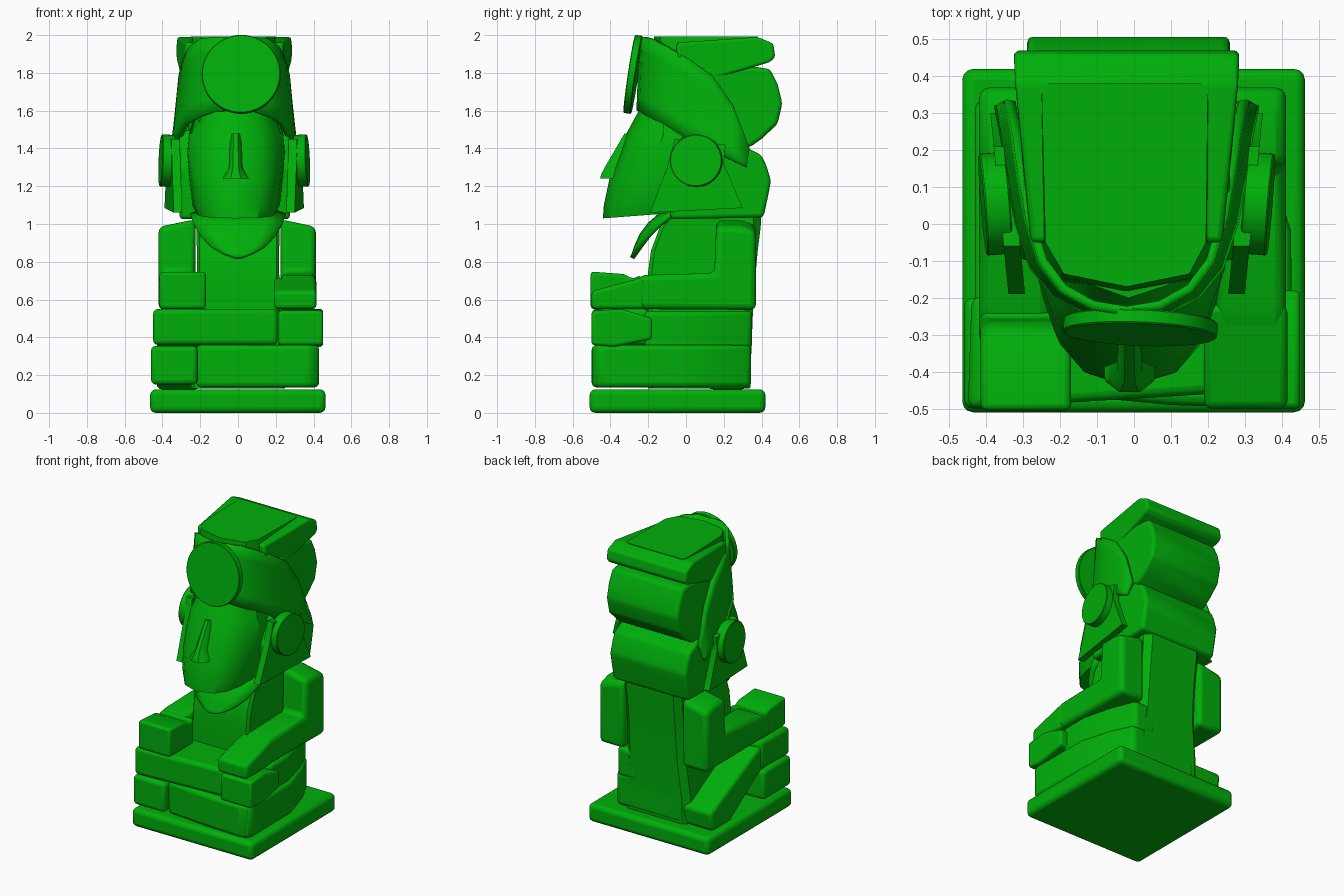
import bpy, bmesh, math
from mathutils import Matrix, Vector

if "Cube" in bpy.data.objects:
    bpy.data.objects.remove(bpy.data.objects["Cube"])

mat = bpy.data.materials.new("green")
mat.diffuse_color = (0.0, 0.43, 0.003, 1)
mat.use_nodes = True
mat.node_tree.nodes["Principled BSDF"].inputs["Base Color"].default_value = mat.diffuse_color


def finish(name, bm, bevel=0.0, solid=0.0, segs=3):
    bmesh.ops.recalc_face_normals(bm, faces=bm.faces[:])
    me = bpy.data.meshes.new(name)
    bm.to_mesh(me)
    bm.free()
    me.materials.append(mat)
    ob = bpy.data.objects.new(name, me)
    bpy.context.collection.objects.link(ob)
    if solid:
        m = ob.modifiers.new("thickness", 'SOLIDIFY')
        m.thickness, m.offset = solid, 0
    if bevel:
        m = ob.modifiers.new("round", 'BEVEL')
        m.width, m.segments, m.limit_method = bevel, segs, 'ANGLE'
        m.angle_limit = math.radians(25)
    bpy.ops.object.select_all(action='DESELECT')
    bpy.context.view_layer.objects.active = ob
    ob.select_set(True)
    bpy.ops.object.shade_smooth_by_angle(angle=math.radians(35))
    return ob


def prism(name, pts, axis, a, b, bevel=0.025, warp=None):
    """Extrude a profile: (y,z) along x, or (x,y) along z; warp moves each corner."""
    bm = bmesh.new()
    put = (lambda p, t: (t, p[0], p[1])) if axis == 'x' else (lambda p, t: (p[0], p[1], t))
    lo = [bm.verts.new(put(p, a)) for p in pts]
    hi = [bm.verts.new(put(p, b)) for p in pts]
    bm.faces.new(lo)
    bm.faces.new(hi)
    n = len(pts)
    for i in range(n):
        j = (i + 1) % n
        bm.faces.new((lo[i], lo[j], hi[j], hi[i]))
    if warp:
        for v in bm.verts:
            v.co = warp(*v.co)
    return finish(name, bm, bevel)


def box(name, x0, x1, y0, y1, z0, z1, bevel=0.025):
    return prism(name, [(x0, y0), (x1, y0), (x1, y1), (x0, y1)], 'z', z0, z1, bevel)


def loft(name, rows, closed=False, bevel=0.0, solid=0.0):
    bm = bmesh.new()
    vs = [[bm.verts.new(p) for p in r] for r in rows]
    n = len(rows[0])
    for r, s in zip(vs, vs[1:]):
        for i in range(n if closed else n - 1):
            j = (i + 1) % n
            bm.faces.new((r[i], r[j], s[j], s[i]))
    if closed:
        bm.faces.new(vs[0])
        bm.faces.new(vs[-1])
    return finish(name, bm, bevel, solid)


def disc(name, loc, normal, r, depth):
    bm = bmesh.new()
    rot = Vector(normal).to_track_quat('Z', 'Y').to_matrix().to_4x4()
    bmesh.ops.create_cone(bm, cap_ends=True, segments=48, radius1=r, radius2=r,
                          depth=depth, matrix=Matrix.Translation(loc) @ rot)
    return finish(name, bm, 0.004, segs=1)


# Plinth
box("base", -.465, .463, -.51, .42, 0, .125, .03)

# Crossed legs
prism("lower_leg", [(-.22, -.46), (.1, -.49), (.38, -.5), (.43, -.46), (.425, -.02), (.36, .2),
                    (.29, .345), (-.2, .345), (-.22, .2)], 'z', .135, .36)
box("lower_foot", -.46, -.215, -.5, -.2, .15, .355)
prism("upper_leg", [(-.45, -.5), (.21, -.46), (.21, -.2), (-.2, -.15), (-.44, -.2)],
      'z', .36, .55)
prism("left_thigh", [(.32, .125), (.34, .26), (.26, .3), (-.25, .545), (-.47, .545), (-.47, .37),
                     (-.2, .34), (.12, .125)], 'x', -.43, -.2)
prism("right_thigh", [(.12, -.22), (.4, -.22), (.4, -.02), (.35, .17), (.28, .35), (.12, .35)],
      'z', .34, .54)
prism("upper_foot", [(-.5, .36), (-.38, .35), (-.18, .39), (-.18, .5), (-.34, .55),
                     (-.5, .54)], 'x', .215, .45, .015)

# Torso, widening at the hips
rows = []
for z, w, yf, yb in ((.13, .25, -.2, .34), (.3, .25, -.2, .345), (.55, .222, -.2, .355),
                     (.75, .218, -.2, .37), (.86, .218, -.185, .38), (.98, .22, -.14, .395),
                     (1.06, .22, -.08, .4)):
    rows.append([(-w, yf + .02, z), (-w * .93, yf, z), (w * .93, yf, z), (w, yf + .02, z),
                 (w, yb - .04, z), (w - .04, yb, z), (-w + .04, yb, z), (-w, yb - .04, z)])
loft("torso", rows, True)

# Arms (shoulders sloping outward) with a fist on one side and a flat hand on the other
for side, a, b in (("left", -.42, -.224), ("right", .224, .412)):
    prism(side + "_arm", [(.37, .545), (.37, 1.0), (.29, 1.025), (.16, 1.025), (.15, .74),
                          (-.22, .73), (-.33, .68), (-.33, .55)], 'x', a, b, .03,
          lambda x, y, z: (x, y, z - (.04 if z > .9 and abs(x) > .3 else 0)))
prism("flat_hand", [(-.22, .55), (-.22, .72), (-.5, .645), (-.5, .55)], 'x', .19, .415, .02)
prism("fist", [(-.24, .55), (-.24, .73), (-.28, .71), (-.33, .735), (-.505, .748),
               (-.505, .55)], 'x', -.415, -.17, .018)

# Curved beard-shaped bib under the chin
rows = []
for z, w, y in ((.82, .015, -.285), (.84, .075, -.275), (.88, .145, -.262), (.94, .2, -.235),
                (1.0, .235, -.19), (1.06, .255, -.12)):
    rows.append([(w * t, y + .06 * (w * t / .25) ** 2, z) for t in (-1, -.6, -.3, 0, .3, .6, 1)])
loft("bib", rows, solid=.025)

# Face
rows = []
for z, w, y in ((1.03, .19, -.44), (1.1, .21, -.435), (1.24, .225, -.405), (1.38, .235, -.35),
                (1.48, .225, -.315), (1.6, .19, -.25), (1.72, .17, -.2)):
    half = [(w * 1.08, .15), (w * 1.05, -.12), (w, y + .2), (w * .86, y + .11),
            (w * .55, y + .035)]
    dz = lambda yy: .03 * (yy - y) / .4 if z < 1.05 else 0
    pts = half + [(-.015, y)] + [(-x - .02, yy) for x, yy in reversed(half)]
    rows.append([(x, yy, z + dz(yy)) for x, yy in pts])
loft("face", rows, True)

# Nose: narrow bridge flaring at the nostrils
rows = []
for z, w, yf, yb in ((1.48, .03, -.325, -.28), (1.3, .036, -.43, -.34), (1.265, .055, -.448, -.36),
                     (1.24, .07, -.455, -.37)):
    rows.append([(-.012 + x * w, y, z) for x, y in
                 ((-1, yb), (-.95, yf + .03), (-.4, yf), (.4, yf), (.95, yf + .03), (1, yb))])
loft("nose", rows, True)

# Stacked rolls at the back of the head, and the sloping cap
prism("lower_roll", [(-.08, 1.025), (.41, 1.035), (.435, 1.15), (.45, 1.23), (.425, 1.31),
                     (.4, 1.365), (.33, 1.4), (0, 1.5), (-.1, 1.3)], 'x', -.31, .275, .02)
prism("middle_roll", [(.0, 1.4), (.335, 1.405), (.4, 1.45), (.485, 1.53), (.51, 1.64), (.485, 1.74),
                      (.445, 1.82), (.38, 1.83), (.05, 1.83)], 'x', -.29, .26, .02)
prism("cap_brim", [(-.05, 1.72), (.15, 1.77), (.445, 1.857), (.472, 1.885), (.462, 1.955),
                   (.38, 1.99), (-.05, 1.96)], 'x', -.325, .285, .015,
      lambda x, y, z: (-.02 + (x + .02) * min(1, .85 + .35 * (y + .05)), y, z))
rows = []
for z, s, d in ((1.5, 1.1, -.02), (1.78, 1.08, -.01), (1.992, 1, 0)):
    plan = [(-.02, -.17), (.15, -.135), (.195, -.05), (.2, .36), (.18, .38),
            (-.23, .38), (-.25, .36), (-.24, -.05), (-.19, -.135)]
    rows.append([(-.02 + (x + .02) * s, y + (d if y < .3 else d * 4), z) for x, y in plan])
loft("crown", rows, True)

# Headdress band wrapping the head like a visor
half = [(0, -.235, 1.6, 1.985), (.09, -.22, 1.595, 1.99), (.17, -.175, 1.565, 1.98),
        (.225, -.1, 1.53, 1.94), (.26, .02, 1.45, 1.87), (.28, .14, 1.4, 1.785),
        (.295, .25, 1.34, 1.625), (.31, .335, 1.3, 1.40)]
plan = [(-x, y, a, b) for x, y, a, b in reversed(half)] + half[1:]
rows = []
for k in range(6):
    t = k / 5
    rows.append([(x * (1.12 - .11 * t) - .02, y - .015 * (1 - t), a + (b - a) * t)
                 for x, y, a, b in plan])
loft("headdress_band", rows, solid=.025)
disc("forehead_disc", (.017, -.28, 1.792), (-.04, -1, .15), .209, .04)

# Ear discs with hanging flaps, closer together towards the front
for side, s, off in (("right", 1, 0), ("left", -1, -.04)):
    prism(side + "_ear_flap", [(.21, 1.42), (.2, 1.32), (.3, 1.085), (-.19, 1.06), (-.1, 1.3),
                               (-.06, 1.45)], 'x', 0, .045, 0,
          lambda x, y, z: (s * (x + .255 + .1 * (y + .19)) + off, y, z))
    disc(side + "_ear_disc", (s * .335 + off, .055, 1.335), (s, -.08, .04), .138, .07)
